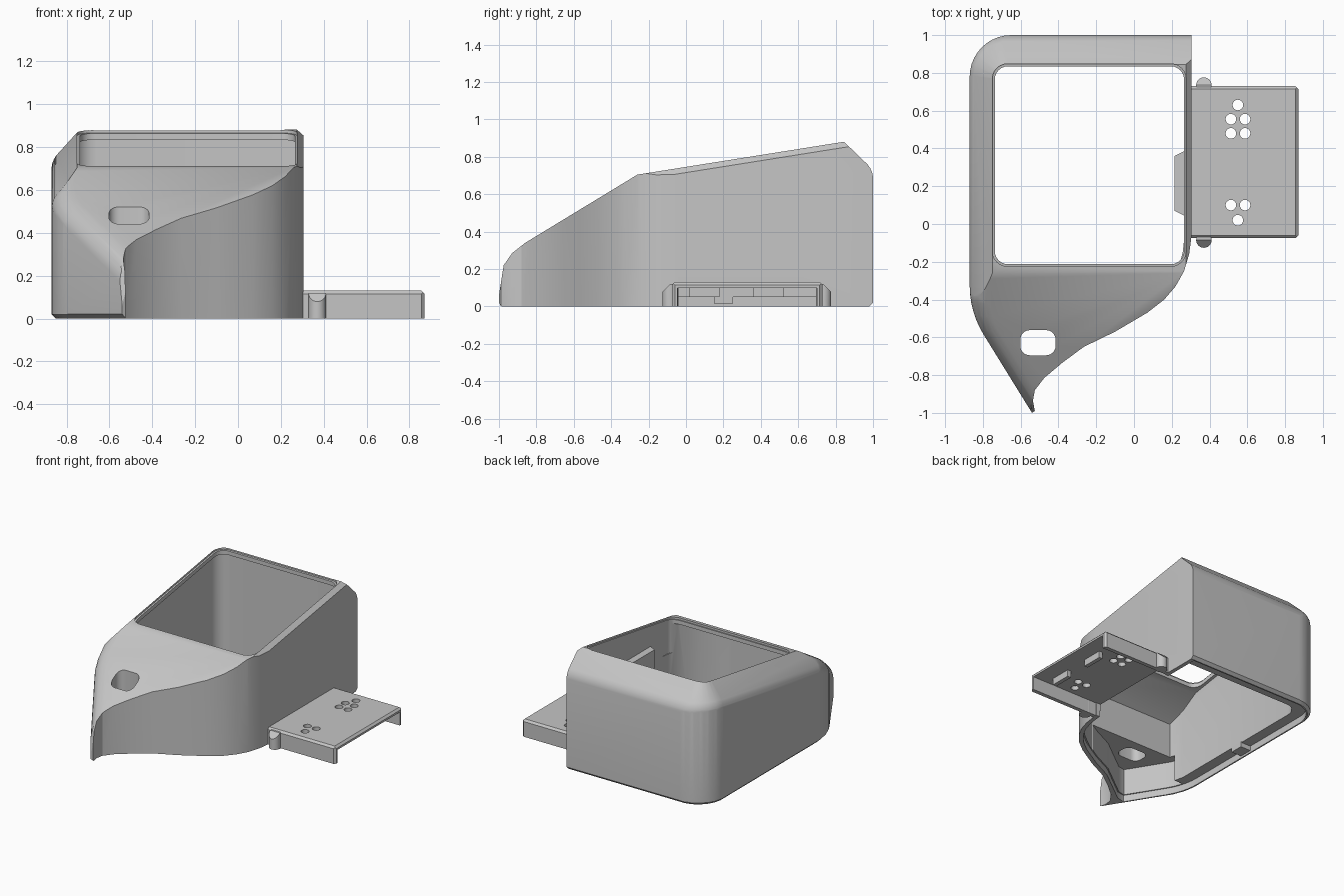
import bpy, bmesh
from math import cos, sin, radians
from mathutils import Vector as V

cube = bpy.data.objects.get("Cube")
if cube:
    bpy.data.objects.remove(cube)

grey = bpy.data.materials.new("plain grey plastic")
grey.use_nodes = True
COLOUR = (0.56, 0.56, 0.56, 1)
grey.diffuse_color = COLOUR
grey.node_tree.nodes["Principled BSDF"].inputs["Base Color"].default_value = COLOUR


def prism(name, points, z0, z1, cuts=()):
    """Upright prism on a 2D outline, trimmed by half spaces n.p <= d."""
    bm = bmesh.new()
    base = bm.faces.new([bm.verts.new((x, y, z0)) for x, y in points])
    top = bmesh.ops.extrude_face_region(bm, geom=[base])["geom"]
    for v in top:
        if isinstance(v, bmesh.types.BMVert):
            v.co.z = z1
    bmesh.ops.recalc_face_normals(bm, faces=bm.faces)
    for n, d in cuts:
        n = V(n)
        bmesh.ops.bisect_plane(bm, geom=bm.verts[:] + bm.edges[:] + bm.faces[:], dist=1e-5,
                               plane_co=n * (d / n.length_squared), plane_no=n, clear_outer=True)
        rim = [e for e in bm.edges if e.is_boundary]
        if rim:
            bmesh.ops.edgeloop_fill(bm, edges=rim)
    bmesh.ops.remove_doubles(bm, verts=bm.verts, dist=1e-4)
    bmesh.ops.recalc_face_normals(bm, faces=bm.faces)
    mesh = bpy.data.meshes.new(name)
    bm.to_mesh(mesh)
    bm.free()
    mesh.materials.append(grey)
    ob = bpy.data.objects.new(name, mesh)
    bpy.context.collection.objects.link(ob)
    return ob


def activate(ob):
    bpy.ops.object.select_all(action="DESELECT")
    ob.select_set(True)
    bpy.context.view_layer.objects.active = ob


def carve(ob, cutter):
    activate(ob)
    mod = ob.modifiers.new("carve", "BOOLEAN")
    mod.operation, mod.solver, mod.object = "DIFFERENCE", "EXACT", cutter
    bpy.ops.object.modifier_apply(modifier=mod.name)
    bpy.data.objects.remove(cutter)


def smooth(ob):
    activate(ob)
    bpy.ops.object.shade_smooth_by_angle(angle=radians(25))


def arc(cx, cy, r, a0, a1, steps):
    angles = [radians(a0 + (a1 - a0) * i / steps) for i in range(steps + 1)]
    return [(cx + r * cos(a), cy + r * sin(a)) for a in angles]


def rounded(x0, x1, y0, y1, r):
    return (arc(x1 - r, y1 - r, r, 0, 90, 6) + arc(x0 + r, y1 - r, r, 90, 180, 6)
            + arc(x0 + r, y0 + r, r, 180, 270, 6) + arc(x1 - r, y0 + r, r, 270, 360, 6))


def box(x0, x1, y0, y1):
    return [(x0, y0), (x1, y0), (x1, y1), (x0, y1)]


def inset(points, w):
    """Move every side of a counter-clockwise outline inwards by w."""
    out = []
    for i, p in enumerate(points):
        p = V(p)
        a = (p - V(points[i - 1])).normalized()
        b = (V(points[(i + 1) % len(points)]) - p).normalized()
        na, nb = V((-a.y, a.x)), V((-b.y, b.x))
        out.append(p + (na + nb) * (w / (1 + na.dot(nb))))
    return out


# Body outline, counter-clockwise from the sharp back corner
BACK_C, BACK_R = (-0.65, 0.78), 0.22
SIDE_C, SIDE_R = (-0.38, -0.327), 0.49
left_side = [(0.305, 1.0)] + arc(*BACK_C, BACK_R, 90, 180, 10) + arc(*SIDE_C, SIDE_R, 180, 211.8, 6)
right_curve = [(-0.265, -0.65), (-0.1, -0.57), (0.07, -0.47), (0.16, -0.4), (0.22, -0.33),
               (0.265, -0.25), (0.292, -0.16), (0.305, -0.06)]
tip = [(-0.54, -1.0), (-0.525, -0.99), (-0.535, -0.935), (-0.525, -0.88), (-0.475, -0.815),
       (-0.38, -0.735)]
outer_line = left_side + tip + right_curve
inner_line = left_side + [(-0.62, -0.87), (-0.53, -0.85)] + right_curve

# Sloping planes: tilted top, front slope, rounded nose
TOP = V((0, -0.159, 1)).normalized()
SLOPE = V((0, -0.608, 1)).normalized()
BREAK = V((0, -0.26, 0.705))
nose = [(-0.86, 0.34), (-0.93, 0.285), (-0.975, 0.22), (-1.0, 0.06)]


def blend(a, da, b, db, r, steps):
    """Planes tangent to a fillet of radius r between two planes."""
    for i in range(1, steps):
        t = i / steps
        m = a * t + b * (1 - t)
        yield m, t * (da - r) + (1 - t) * (db - r) + r * m.length


def wall_plane(angle, centre, r):
    u = V((cos(radians(angle)), sin(radians(angle)), 0))
    return u, u.dot(V((*centre, 0))) + r


d_top, d_slope = TOP.dot(BREAK), SLOPE.dot(BREAK)
cuts = [(TOP, d_top), (SLOPE, d_slope)]
for (y0, z0), (y1, z1) in zip(nose, nose[1:]):
    n = V((0, z1 - z0, y0 - y1)).normalized()
    cuts.append((n, n.dot(V((0, y0, z0)))))
# Bevel round the rim, wider at the back, softened where it meets the wall
for angle in range(90, 181, 15):
    u, du = wall_plane(angle, BACK_C, BACK_R)
    n = u + TOP * 0.9
    d = (du + 0.9 * d_top - 0.155 + 0.035 * (angle - 90) / 90) / n.length
    n.normalize()
    cuts += [(n, d), (u - V((0, 0, 1)), du - 0.02)]
    cuts += blend(u, du, n, d, 0.12, 4)
# Soft edge between the front slope and the left wall
for angle in (180, 190, 201, 211.8):
    u, du = wall_plane(angle, SIDE_C, SIDE_R)
    cuts.append((u - V((0, 0, 1)), du - 0.02))
    cuts += blend(u, du, SLOPE, d_slope, 0.12, 6)
# Narrow bevel along the straight side
cuts.append((V((1, 0, 0)) + TOP, 0.305 + d_top - 0.03))

body = prism("body_shell", outer_line, 0, 1.2, cuts)

# Tall cavity with thick back and left walls, low hollow under the nose
cavity_line = [(0.268, 0.855)] + arc(-0.66, 0.755, 0.1, 90, 180, 6) + [
    (-0.76, -0.38), (-0.735, -0.49), (-0.03, -0.49), (0.05, -0.435), (0.14, -0.365),
    (0.195, -0.3), (0.235, -0.235), (0.258, -0.15), (0.268, -0.06)]
carve(body, prism("cavity", cavity_line, -0.1, 1.2, [(TOP, d_top - 0.045), (SLOPE, d_slope - 0.045)]))
carve(body, prism("nose_hollow", inset(inner_line, 0.038), -0.1, 0.25, [((0, 1, 0), -0.45)]))
carve(body, prism("base_step", inset(inner_line, 0.03), -0.1, 0.05))
carve(body, prism("opening", rounded(-0.737, 0.265, -0.213, 0.835, 0.07), 0.45, 1.2))
carve(body, prism("rim_step", rounded(-0.75, 0.275, -0.224, 0.848, 0.08), 0.3, 1.2,
                  [(-TOP, -d_top + 0.015)]))
carve(body, prism("slot", rounded(-0.602, -0.415, -0.695, -0.562, 0.05), 0.1, 1.2))
carve(body, prism("side_port", box(0.2, 0.4, -0.04, 0.695), -0.1, 0.1))
smooth(body)

# Bracket on the straight wall and a snap tab on the left wall
prism("inner_bracket", [(0.275, 0.04), (0.275, 0.39), (0.215, 0.36), (0.215, 0.07)], 0.42, 0.58)
prism("snap_tab", box(-0.85, -0.755, 0.15, 0.25), 0.015, 0.055)

# Side tray: open channel with vent holes
tray = prism("side_tray", box(0.3, 0.87, -0.075, 0.73), 0, 0.13,
             [((0, 1, 1), 0.845), ((0, -1, 1), 0.19), ((1, 0, 1), 0.985),
              ((1, 1, 0), 1.585), ((1, -1, 0), 0.93)])
carve(tray, prism("tray_channel", box(0.2, 1, -0.045, 0.7), -0.1, 0.1))
vents = [(0.55, 0.63), (0.55, 0.02)] + [(x, y) for x in (0.513, 0.588) for y in (0.555, 0.48, 0.1)]
for x, y in vents:
    carve(tray, prism("vent", arc(x, y, 0.028, 0, 345, 23), 0, 0.3))
smooth(tray)

# Ribs beneath the tray
for name, y in (("front_rib", 0.02), ("back_rib", 0.36)):
    prism(name, box(0.72, 0.75, y, y + 0.16), 0.05, 0.102)

# Rounded ears beside the tray, sloping off outwards
for name, y, side in (("back_ear", 0.735, 1), ("front_ear", -0.085, -1)):
    ear = prism(name, arc(0.37, y, 0.041, 0, 345, 23), 0, 0.12,
                [((0, side, 1), side * y + 0.12)])
    smooth(ear)
